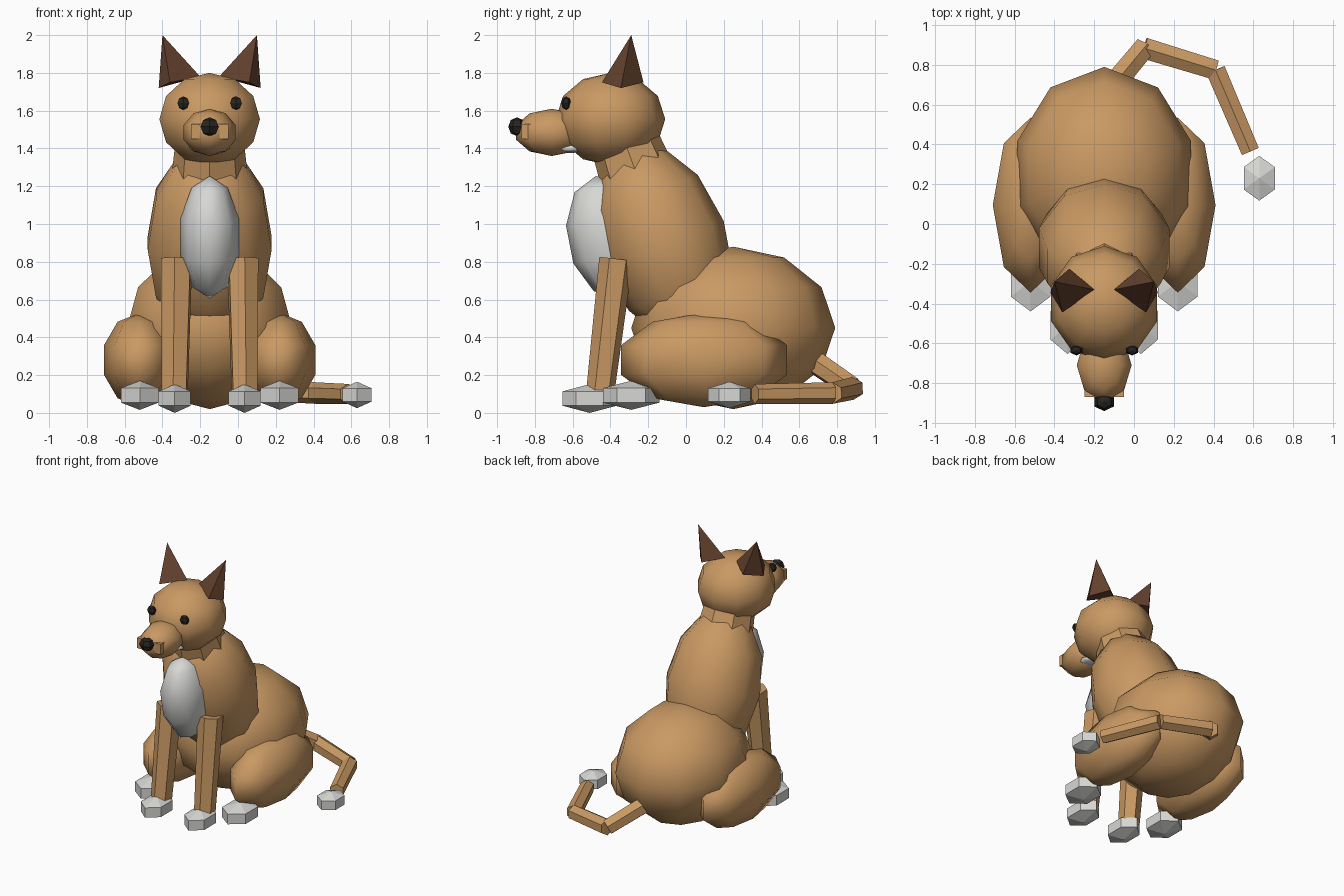
import bpy, bmesh, math
from mathutils import Matrix, Vector

if "Cube" in bpy.data.objects:
    bpy.data.objects.remove(bpy.data.objects["Cube"])

CX = -0.15  # body centre line


def material(name, rgb):
    m = bpy.data.materials.new(name)
    m.diffuse_color = (*rgb, 1)
    m.use_nodes = True
    m.node_tree.nodes["Principled BSDF"].inputs["Base Color"].default_value = m.diffuse_color
    return m


TAN = material("tan fur", (0.59, 0.32, 0.125))
BROWN = material("dark brown", (0.125, 0.052, 0.026))
WHITE = material("off white", (0.68, 0.68, 0.66))
BLACK = material("black", (0.02, 0.018, 0.014))


def finish(name, bm, mat, smooth):
    bmesh.ops.recalc_face_normals(bm, faces=bm.faces)
    for f in bm.faces:
        f.smooth = smooth
    me = bpy.data.meshes.new(name)
    bm.to_mesh(me)
    bm.free()
    me.materials.append(mat)
    ob = bpy.data.objects.new(name, me)
    bpy.context.collection.objects.link(ob)
    return ob


def ball(name, c, r, segs, rings, mat, tilt=0, smooth=True):
    """Low-poly ellipsoid with a vertex column facing +y, tilted towards -y."""
    bm = bmesh.new()
    mx = Matrix.Translation(c) @ Matrix.Rotation(math.radians(tilt), 4, 'X')
    put = lambda x, y, z: bm.verts.new(mx @ Vector((x * r[0], y * r[1], z * r[2])))
    top, bottom = put(0, 0, 1), put(0, 0, -1)
    rows = []
    for i in range(1, rings):
        p = math.pi * i / rings
        rows.append([put(math.sin(p) * math.sin(2 * math.pi * j / segs),
                         math.sin(p) * math.cos(2 * math.pi * j / segs),
                         math.cos(p)) for j in range(segs)])
    for j in range(segs):
        k = (j + 1) % segs
        bm.faces.new((top, rows[0][j], rows[0][k]))
        bm.faces.new((bottom, rows[-1][k], rows[-1][j]))
        for a, b in zip(rows, rows[1:]):
            bm.faces.new((a[j], b[j], b[k], a[k]))
    return finish(name, bm, mat, smooth)


def limb(name, p, q, r1, r2, mat, n=6, smooth=False):
    """Tapered prism from p to q."""
    p, q = Vector(p), Vector(q)
    d = q - p
    bm = bmesh.new()
    mx = Matrix.Translation((p + q) / 2) @ d.to_track_quat('Z', 'Y').to_matrix().to_4x4()
    bmesh.ops.create_cone(bm, cap_ends=True, segments=n, radius1=r1, radius2=r2,
                          depth=d.length, matrix=mx)
    return finish(name, bm, mat, smooth)


# Body
ball("rump", (CX, 0.25, 0.45), (0.46, 0.54, 0.43), 10, 6, TAN)
ball("torso", (CX, -0.12, 0.90), (0.345, 0.34, 0.55), 10, 6, TAN, 20)
ball("chest_patch", (CX, -0.415, 0.93), (0.163, 0.215, 0.33), 8, 5, WHITE, 11)
limb("neck", (CX, -0.23, 1.18), (CX, -0.33, 1.45), 0.21, 0.18, TAN, 8)

# Head
ball("head", (CX, -0.40, 1.555), (0.28, 0.29, 0.245), 10, 6, TAN)
ball("snout", (CX, -0.71, 1.485), (0.145, 0.20, 0.125), 8, 5, TAN)
ball("chin", (CX, -0.61, 1.40), (0.11, 0.09, 0.025), 8, 4, WHITE)
ball("nose", (CX, -0.895, 1.515), (0.056, 0.046, 0.05), 6, 4, BLACK, smooth=False)

# Mouth block at the front of the snout
bm = bmesh.new()
bmesh.ops.create_cube(bm, size=1, matrix=Matrix.Translation((CX, -0.78, 1.49))
                      @ Matrix.Diagonal((0.20, 0.18, 0.08, 1)))
finish("mouth", bm, TAN, False)

# Paired parts, mirrored about the body centre line
for side, s in (("left", -1), ("right", 1)):
    X = lambda d: CX + s * d
    ball(f"{side}_eye", (X(0.14), -0.635, 1.64), (0.035, 0.026, 0.036), 6, 4, BLACK,
         smooth=False)

    # Ear: four-sided spike leaning outwards
    bm = bmesh.new()
    base = [bm.verts.new((X(x), y, z)) for x, y, z in
            ((0.05, -0.33, 1.78), (0.175, -0.225, 1.75),
             (0.27, -0.345, 1.72), (0.21, -0.445, 1.75))]
    tip = bm.verts.new((X(0.25), -0.29, 2.0))
    bm.faces.new(base)
    for i in range(4):
        bm.faces.new((base[i], base[(i + 1) % 4], tip))
    finish(f"{side}_ear", bm, BROWN, False)

    # Legs and paws
    limb(f"{side}_front_leg", (X(0.185), -0.455, 0.10), (X(0.175), -0.37, 0.815),
         0.075, 0.09, TAN)
    ball(f"{side}_front_paw", (X(0.185), -0.51, 0.076), (0.113, 0.166, 0.076), 6, 3,
         WHITE, smooth=False)
    ball(f"{side}_haunch", (X(0.37), 0.095, 0.28), (0.20, 0.463, 0.25), 8, 5, TAN)
    ball(f"{side}_hind_paw", (X(0.37), -0.29, 0.093), (0.133, 0.173, 0.077), 6, 3,
         WHITE, smooth=False)

# Tail, bent in three pieces with a white tip
path = [(-0.12, 0.68, 0.27), (0.05, 0.885, 0.13), (0.41, 0.775, 0.105), (0.585, 0.365, 0.10)]
for i in range(3):
    limb(f"tail_{i + 1}", path[i], path[i + 1], 0.065 - i * 0.004, 0.061 - i * 0.004, TAN)
ball("tail_tip", (0.63, 0.23, 0.095), (0.104, 0.13, 0.07), 6, 3, WHITE, smooth=False)
